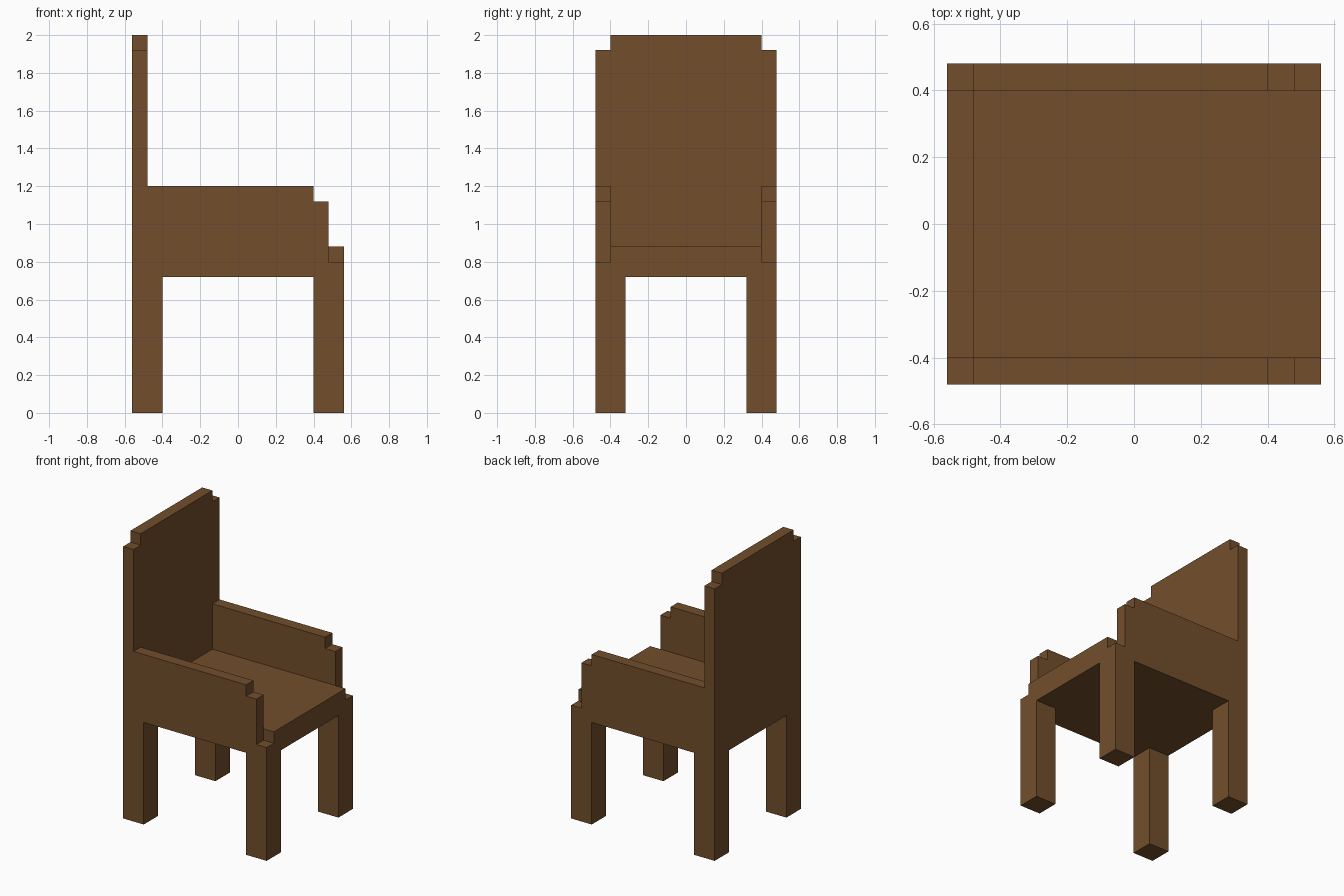
import bpy
import bmesh
from mathutils import Vector

if "Cube" in bpy.data.objects:
    bpy.data.objects.remove(bpy.data.objects["Cube"])

wood = bpy.data.materials.new("brown wood")
wood.diffuse_color = (0.171, 0.076, 0.025, 1.0)
wood.use_nodes = True
wood.node_tree.nodes["Principled BSDF"].inputs["Base Color"].default_value = wood.diffuse_color


def extrude_profile(name, points, offset):
    """Fill a closed outline and extrude it along the offset vector."""
    bm = bmesh.new()
    face = bm.faces.new([bm.verts.new(p) for p in points])
    ext = bmesh.ops.extrude_face_region(bm, geom=[face], use_keep_orig=True)
    moved = [g for g in ext["geom"] if isinstance(g, bmesh.types.BMVert)]
    bmesh.ops.translate(bm, verts=moved, vec=Vector(offset))
    bmesh.ops.recalc_face_normals(bm, faces=bm.faces)
    mesh = bpy.data.meshes.new(name)
    bm.to_mesh(mesh)
    bm.free()
    mesh.materials.append(wood)
    obj = bpy.data.objects.new(name, mesh)
    bpy.context.collection.objects.link(obj)
    return obj


def box(name, x0, x1, y0, y1, z0, z1):
    base = [(x0, y0, z0), (x1, y0, z0), (x1, y1, z0), (x0, y1, z0)]
    return extrude_profile(name, base, (0, 0, z1 - z0))


# Seat slab between the side panels
box("seat", -0.48, 0.56, -0.4, 0.4, 0.72, 0.88)

# Backrest with notched top corners
back = [(-0.48, 0.72), (0.48, 0.72), (0.48, 1.92), (0.4, 1.92),
        (0.4, 2.0), (-0.4, 2.0), (-0.4, 1.92), (-0.48, 1.92)]
extrude_profile("backrest", [(-0.56, y, z) for y, z in back], (0.08, 0, 0))

# Armrest panels, stepped down towards the open end of the seat
arm = [(-0.48, 0.72), (0.56, 0.72), (0.56, 0.8), (0.48, 0.8),
       (0.48, 1.12), (0.4, 1.12), (0.4, 1.2), (-0.48, 1.2)]
for side, s in (("near", -1), ("far", 1)):
    extrude_profile(side + "_armrest", [(x, s * 0.4, z) for x, z in arm],
                    (0, s * 0.08, 0))
    # Square legs at the corners
    y0, y1 = sorted((s * 0.32, s * 0.48))
    box(side + "_back_leg", -0.56, -0.4, y0, y1, 0, 0.72)
    box(side + "_front_leg", 0.4, 0.56, y0, y1, 0, 0.72)
